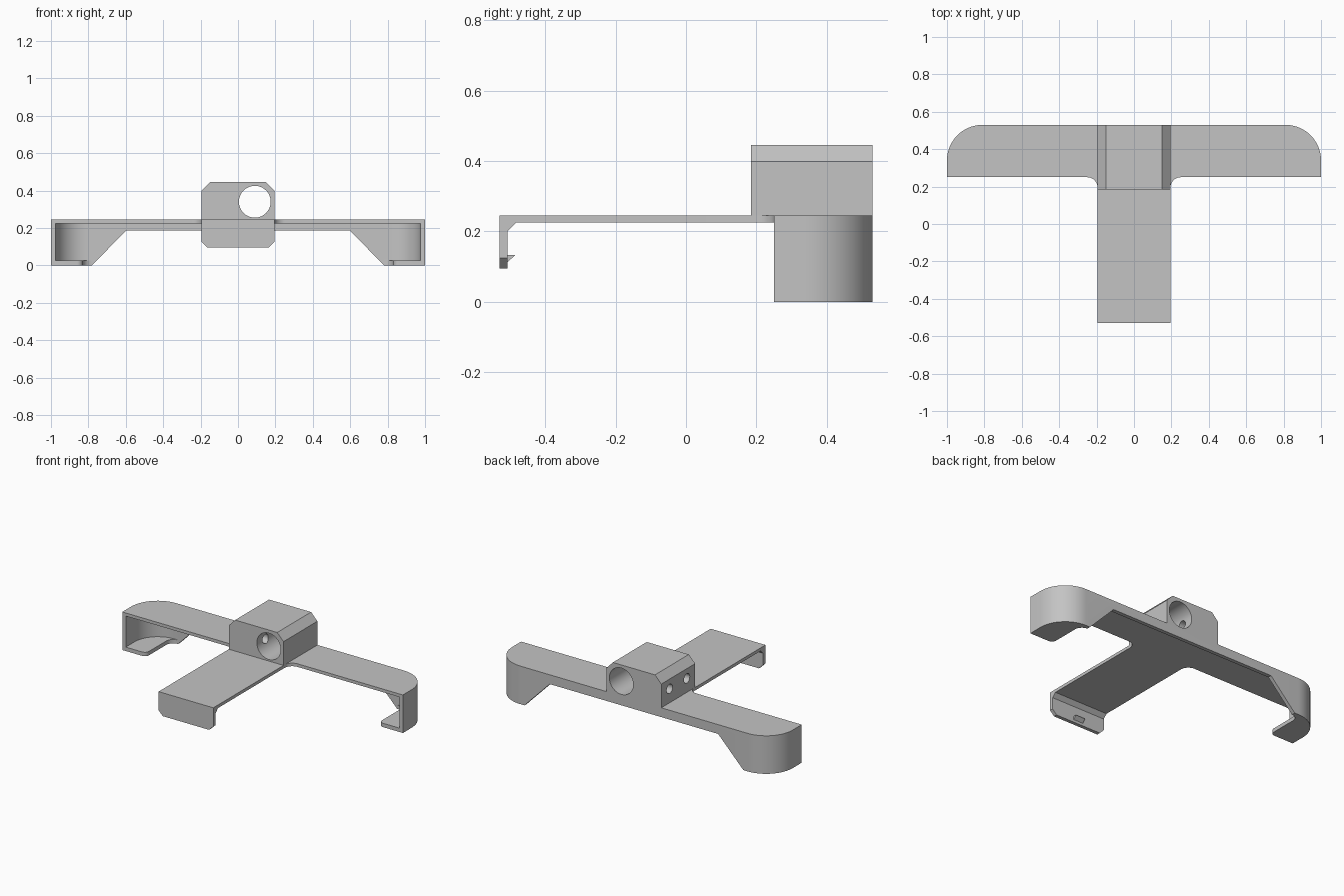
import bpy, bmesh, math
from mathutils import Vector

if "Cube" in bpy.data.objects:
    bpy.data.objects.remove(bpy.data.objects["Cube"], do_unlink=True)

grey = bpy.data.materials.new("plain grey")
grey.use_nodes = True
colour = (0.55, 0.55, 0.55, 1)
grey.diffuse_color = colour
grey.node_tree.nodes["Principled BSDF"].inputs["Base Color"].default_value = colour


def arc(cx, cy, r, start, end, steps=16):
    angles = [math.radians(start + (end - start) * i / steps) for i in range(steps + 1)]
    return [(cx + r * math.cos(a), cy + r * math.sin(a)) for a in angles]


def mirrored(half):
    return half + [(-x, y) for x, y in reversed(half)]


def prism(name, outline, axis, low, high):
    """Extrude a closed outline along one axis."""
    place = {"x": lambda a, b, h: (h, a, b),
             "y": lambda a, b, h: (a, h, b),
             "z": lambda a, b, h: (a, b, h)}[axis]
    bm = bmesh.new()
    face = bm.faces.new([bm.verts.new(place(a, b, low)) for a, b in outline])
    swept = bmesh.ops.extrude_face_region(bm, geom=[face])["geom"]
    moved = [v for v in swept if isinstance(v, bmesh.types.BMVert)]
    bmesh.ops.translate(bm, verts=moved, vec=Vector(place(0, 0, high - low)))
    bmesh.ops.recalc_face_normals(bm, faces=bm.faces)
    mesh = bpy.data.meshes.new(name)
    bm.to_mesh(mesh)
    bm.free()
    mesh.materials.append(grey)
    obj = bpy.data.objects.new(name, mesh)
    bpy.context.collection.objects.link(obj)
    return obj


def activate(obj):
    bpy.ops.object.select_all(action="DESELECT")
    obj.select_set(True)
    bpy.context.view_layer.objects.active = obj


def cut(obj, cutter):
    cutter.hide_render = True
    mod = obj.modifiers.new("cut", "BOOLEAN")
    mod.operation, mod.solver, mod.object = "DIFFERENCE", "EXACT", cutter
    activate(obj)
    bpy.ops.object.modifier_apply(modifier=mod.name)
    bpy.data.objects.remove(cutter, do_unlink=True)


TOP, SKIN = 0.245, 0.025
BACK, TIP = 0.53, -0.53
ARM_FRONT, HALF_STEM = 0.25, 0.195
INNER_TIP, INNER_BACK = TIP + 0.023, BACK - SKIN

# T-shaped body with rounded outer corners and filleted inner corners
body = prism("t_body", mirrored(
    [(HALF_STEM, TIP)] + arc(0.25, 0.195, 0.055, 180, 90)
    + [(1, ARM_FRONT)] + arc(0.81, 0.34, 0.19, 0, 90)), "z", 0, TOP)

# Hollow under the top skin, inside the walls
cut(body, prism("hollow", mirrored(
    [(0.975, INNER_TIP)] + arc(0.81, 0.34, 0.165, 0, 90)), "z", SKIN, TOP - 0.02))

# Sloped opening between the two end grips
cut(body, prism("opening", mirrored(
    [(0.78, 0), (0.78, -0.1)][::-1] + [(0.6, 0.185)]), "y", INNER_TIP, 1))

# Inner edge of the bottom lips
cut(body, prism("lip_edge", mirrored(
    [(0.86, 0.2)] + arc(0.86, 0.28, 0.03, 270, 180, 8)
    + arc(0.78, INNER_BACK - 0.05, 0.05, 0, 90, 8)), "z", -0.1, 0.06))

# Chamfered bottom of the front tab
cut(body, prism("tab_trim", mirrored(
    [(0.3, -0.1), (0.3, 0.125), (HALF_STEM, 0.125), (0.165, 0.095)]), "y", -1, 0))

# Front tab brace and small catch
prism("tab_brace", [(INNER_TIP, 0.2), (INNER_TIP + 0.025, 0.225), (INNER_TIP, 0.225)],
      "x", -HALF_STEM, HALF_STEM)
prism("tab_catch", [(INNER_TIP, 0.112), (-0.485, 0.133), (INNER_TIP, 0.133)],
      "x", -0.035, 0.035)

# Clamp block with chamfered top edges
block = prism("clamp_block", mirrored(
    [(HALF_STEM, TOP), (HALF_STEM, 0.398), (0.15, 0.445)]), "y", 0.185, BACK)
cut(block, prism("rod_hole", arc(0.09, 0.34, 0.085, 0, 360, 64)[:-1], "y", 0, 1))
for y in (0.27, 0.445):
    cut(block, prism("screw_hole", arc(y, 0.335, 0.03, 0, 360, 32)[:-1], "x", -0.4, 0.08))

for obj in (body, block):
    activate(obj)
    bpy.ops.object.shade_smooth_by_angle(angle=math.radians(25))
